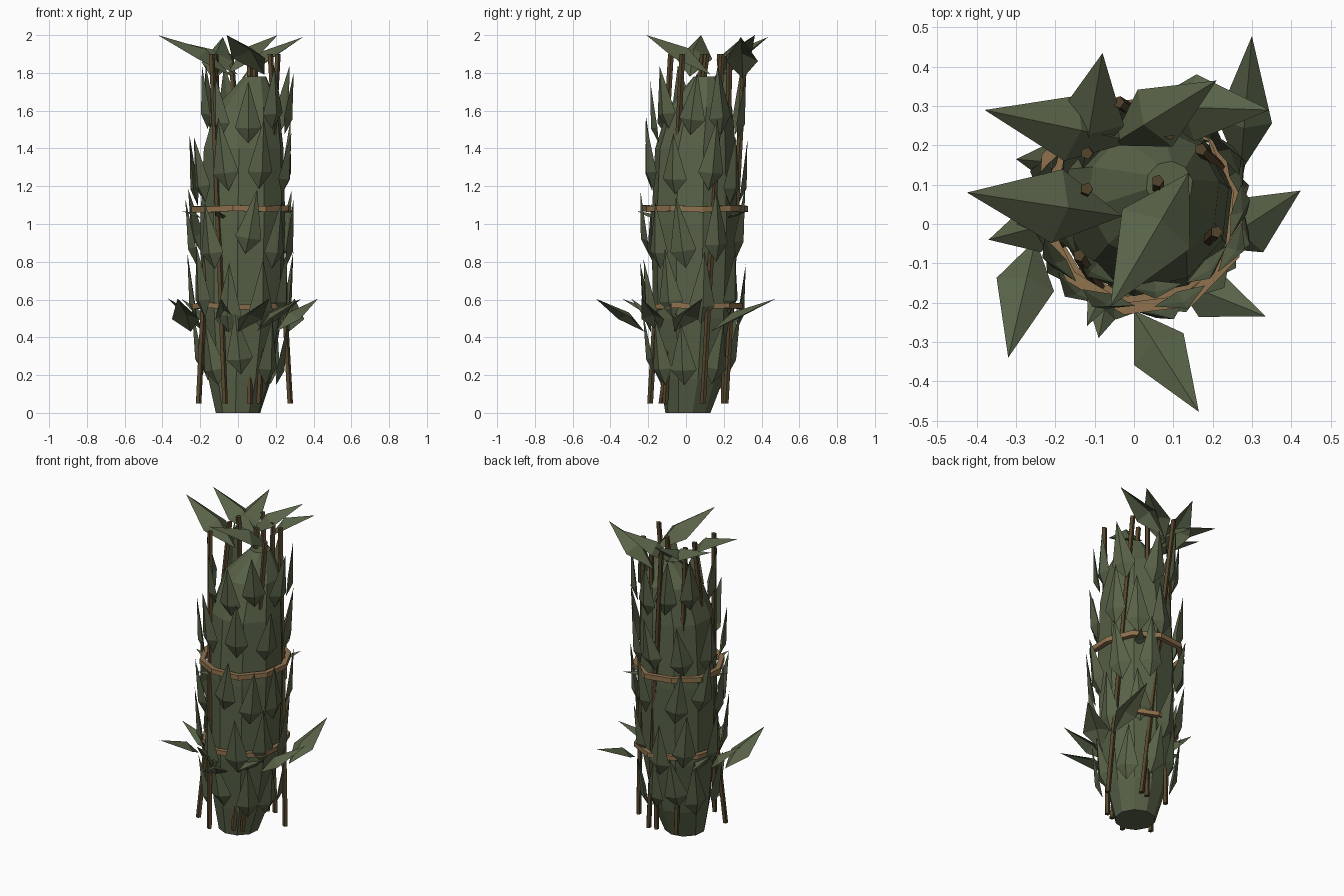
import bpy, bmesh, math, random
from mathutils import Vector

if "Cube" in bpy.data.objects:
    bpy.data.objects.remove(bpy.data.objects["Cube"])

random.seed(7)
TAU = 2 * math.pi


def material(name, col):
    m = bpy.data.materials.new(name)
    m.diffuse_color = (*col, 1)
    m.use_nodes = True
    m.node_tree.nodes["Principled BSDF"].inputs["Base Color"].default_value = m.diffuse_color
    return m


GREEN = material("leaf green", (0.098, 0.122, 0.064))
BROWN = material("stick brown", (0.088, 0.06, 0.025))
TAN = material("rope tan", (0.27, 0.165, 0.075))


def finish(bm, name, mat):
    bmesh.ops.recalc_face_normals(bm, faces=bm.faces)
    me = bpy.data.meshes.new(name)
    bm.to_mesh(me)
    bm.free()
    me.materials.append(mat)
    ob = bpy.data.objects.new(name, me)
    bpy.context.collection.objects.link(ob)


def leaf(bm, base, tip, out, width, bulge, at=0.3):
    """Folded diamond leaf with a raised mid ridge and a closed back."""
    base, tip, out = Vector(base), Vector(tip), Vector(out)
    axis = tip - base
    side = axis.cross(out).normalized()
    nrm = side.cross(axis).normalized()
    c = base + axis * at
    b, t, l, r, m, k = [bm.verts.new(p) for p in (
        base, tip, c - side * width / 2, c + side * width / 2,
        c + nrm * bulge, c + nrm * (bulge - 0.012))]
    for f in ((b, m, l), (b, r, m), (l, m, t), (m, r, t),
              (b, l, k), (b, k, r), (l, t, k), (k, t, r)):
        bm.faces.new(f)


def loft(bm, rings, closed=False):
    """Skin a list of vertex rings; cap the ends unless closed."""
    rings = [[bm.verts.new(p) for p in ring] for ring in rings]
    n = len(rings[0])
    pairs = list(zip(rings, rings[1:]))
    if closed:
        pairs.append((rings[-1], rings[0]))
    else:
        bm.faces.new(rings[0])
        bm.faces.new(rings[-1])
    for a, b in pairs:
        for i in range(n):
            j = (i + 1) % n
            bm.faces.new((a[i], a[j], b[j], b[i]))


def circle(x, y, z, r, n, turn=0.0):
    return [(x + r * math.cos(TAU * i / n + turn),
             y + r * math.sin(TAU * i / n + turn), z) for i in range(n)]


# leafy core: tapered, slightly leaning column (z, radius, x, y)
profile = [(0, .12, 0, .01), (.18, .17, .01, .03), (.5, .215, .02, .04),
           (1.0, .23, .025, .045), (1.4, .215, .03, .05), (1.62, .17, .05, .075),
           (1.78, .06, .09, .1)]
bm = bmesh.new()
loft(bm, [circle(x, y, z, r, 10, 0.2) for z, r, x, y in profile])
finish(bm, "bundle_core", GREEN)

# overlapping rows of upright leaves: base z, base radius, tip radius, centre
bm = bmesh.new()
rows = [(.18, .195, .26, .01, .03), (.46, .23, .285, .015, .035),
        (.80, .24, .295, .015, .04), (1.13, .235, .285, .02, .045),
        (1.46, .21, .255, .04, .065)]
for k, (z0, r0, r1, cx, cy) in enumerate(rows):
    for i in range(9):
        a = TAU * (i + 0.5 * (k % 2)) / 9 - 1.5 + random.uniform(-.1, .1)
        a1 = a + random.uniform(-.2, .2)
        z = z0 + random.uniform(-.04, .06)
        top = min(z + random.uniform(.32, .39), 1.84)
        leaf(bm, (cx + math.cos(a) * r0, cy + math.sin(a) * r0, z),
             (cx + math.cos(a1) * r1, cy + math.sin(a1) * r1, top),
             (math.cos(a), math.sin(a), 0), .14, .03, .25)
finish(bm, "bundle_leaves", GREEN)

# large leaves spreading at mid height: base xy, tip xy, width
bm = bmesh.new()
for b, t, w in (((0, -.22), (.165, -.478), .15), ((-.25, -.04), (-.32, -.34), .15),
                ((.2, -.06), (.424, .085), .16), ((.27, .13), (.3, .478), .14),
                ((.1, -.14), (.335, -.235), .13), ((-.18, .01), (-.37, -.04), .13),
                ((-.06, -.15), (-.09, -.29), .1), ((-.14, .15), (-.3, .165), .12)):
    leaf(bm, (*b, .43), (*t, .605), (0, 0, 1), w, .04, .38)
# small stray leaves at the upper rope
for x, y in ((-.3, .0), (-.12, -.26), (.22, .33)):
    leaf(bm, (x * .65, y * .65, 1.03), (x, y, 1.07), (0, 0, 1), .06, .015)
finish(bm, "spreading_leaves", GREEN)

# crown leaves: base point, tip, width
bm = bmesh.new()
for base, tip, w in (((.14, .13, 1.79), (-.06, -.21, 2.0), .2),
                     ((-.03, .02, 1.78), (-.425, .08, 2.0), .19),
                     ((-.0, .21, 1.79), (-.38, .29, 1.98), .17),
                     ((-.13, .14, 1.76), (-.08, .435, 1.99), .17),
                     ((-.06, .2, 1.79), (.21, .365, 2.0), .17),
                     ((.02, .3, 1.77), (.345, .29, 1.99), .17)):
    leaf(bm, base, tip, (0, 0, 1), w, .06, .42)
finish(bm, "crown_leaves", GREEN)

# slanted sticks: bottom xy, top xy
bm = bmesh.new()
for b, t in (((-.07, -.19), (-.14, -.08)), ((-.21, -.1), (-.12, .09)),
             ((.275, .09), (.17, .19)), ((.06, -.13), (.06, .11)),
             ((.12, .21), (-.04, .31)), ((-.07, .2), (-.12, .18)),
             ((.11, -.11), (.21, -.02)), ((.07, .2), (.09, .23))):
    loft(bm, [circle(*b, .05, .016, 5), circle(*t, 1.9, .016, 5)])
finish(bm, "sticks", BROWN)

# two rope bands, uneven ten-sided hoops
for name, z, R, tube in (("upper_rope", 1.08, .26, .022),
                         ("lower_rope", .565, .24, .02)):
    bm = bmesh.new()
    hoop = []
    for i in range(10):
        a = TAU * i / 10 + .15
        rr = R + random.uniform(-.01, .012)
        zz = z + random.uniform(-.006, .006)
        hoop.append([(.02 + math.cos(a) * (rr + tube * math.cos(p)),
                      .045 + math.sin(a) * (rr + tube * math.cos(p)),
                      zz + tube * math.sin(p))
                     for p in (TAU * (j + .5) / 4 for j in range(4))])
    loft(bm, hoop, closed=True)
    finish(bm, name, TAN)
